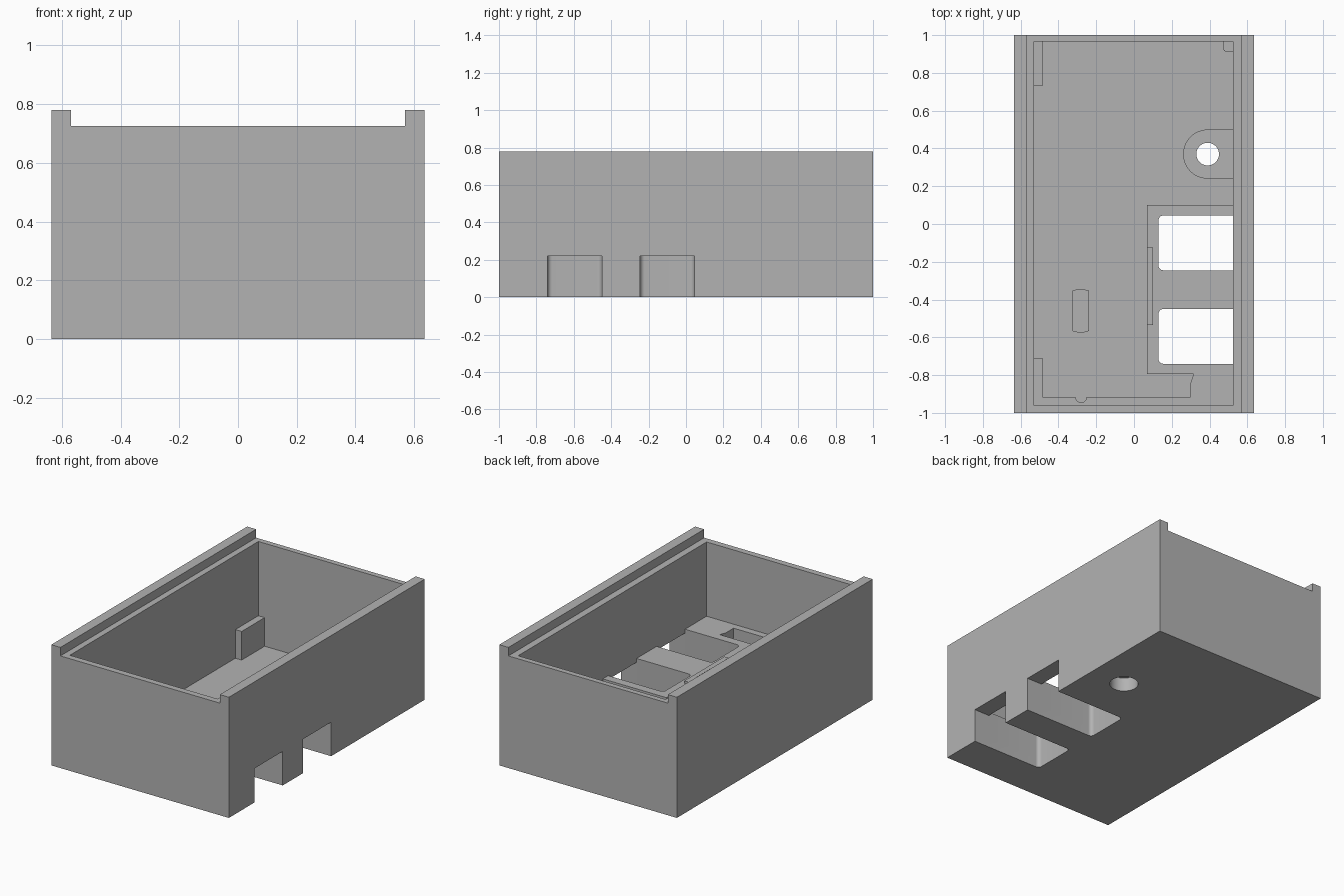
import bpy, bmesh, math
from mathutils import Matrix, Vector

if "Cube" in bpy.data.objects:
    bpy.data.objects.remove(bpy.data.objects["Cube"])

grey = bpy.data.materials.new("plain_grey")
grey.use_nodes = True
COLOUR = (0.45, 0.45, 0.45, 1)
grey.diffuse_color = COLOUR
grey.node_tree.nodes["Principled BSDF"].inputs["Base Color"].default_value = COLOUR

FLOOR, LEDGE = 0.06, 0.245


def prism(name, points, low, high):
    """Extrude an outline in x, y from one height to another."""
    bm = bmesh.new()
    face = bm.faces.new([bm.verts.new((x, y, low)) for x, y in points])
    new = bmesh.ops.extrude_face_region(bm, geom=[face])["geom"]
    moved = [v for v in new if isinstance(v, bmesh.types.BMVert)]
    bmesh.ops.translate(bm, verts=moved, vec=(0, 0, high - low))
    bmesh.ops.recalc_face_normals(bm, faces=bm.faces)
    mesh = bpy.data.meshes.new(name)
    bm.to_mesh(mesh)
    bm.free()
    obj = bpy.data.objects.new(name, mesh)
    bpy.context.collection.objects.link(obj)
    mesh.materials.append(grey)
    return obj


def arc(x, y, radius, start, end, steps=8):
    angles = [math.radians(start + (end - start) * i / steps) for i in range(steps + 1)]
    return [(x + radius * math.cos(a), y + radius * math.sin(a)) for a in angles]


def rect(x0, x1, y0, y1):
    return [(x0, y0), (x1, y0), (x1, y1), (x0, y1)]


def circle(x, y, radius):
    return arc(x, y, radius, 0, 360, 48)[:-1]


def cut(obj, points, low, high):
    """Subtract a prism from an object."""
    cutter = prism("cutter", points, low, high)
    cutter.hide_render = True
    mod = obj.modifiers.new("cut", "BOOLEAN")
    mod.operation, mod.solver, mod.object = "DIFFERENCE", "EXACT", cutter
    bpy.context.view_layer.objects.active = obj
    bpy.ops.object.modifier_apply(modifier=mod.name)
    bpy.data.objects.remove(cutter)


# Box shell with two raised side rails
shell = prism("box_shell", rect(-0.635, 0.635, -1, 1), 0, 0.78)
cut(shell, rect(-0.57, 0.57, -1.2, 1.2), 0.725, 1)
cut(shell, rect(-0.53, 0.525, -0.96, 0.965), FLOOR, 1)

# Raised block, front ledge and front corner post share one outline
block = prism("raised_block", [
    (-0.53, -0.96), (0.525, -0.96), (0.525, 0.1), (0.07, 0.1),
    (0.07, -0.795), (0.315, -0.795), (0.3, -0.84), (0.3, -0.915)]
    + arc(-0.28, -0.915, 0.03, 0, -180)
    + [(-0.485, -0.915), (-0.485, -0.71), (-0.53, -0.71)], FLOOR, LEDGE)

# Two round-cornered slots open to the side and underneath
for y0, y1 in ((-0.74, -0.45), (-0.245, 0.045)):
    r = 0.025
    outline = ([(0.8, y0), (0.8, y1)]
               + arc(0.13 + r, y1 - r, r, 90, 180)
               + arc(0.13 + r, y0 + r, r, 180, 270))
    cut(shell, outline, -0.2, 0.22)
    cut(block, outline, -0.2, 0.5)

# Screw boss with a counterbored hole
boss = prism("screw_boss", [(0.525, 0.24), (0.525, 0.5)]
             + arc(0.39, 0.37, 0.13, 90, 270, 24), FLOOR, 0.15)
for part in (shell, boss):
    cut(part, circle(0.39, 0.37, 0.06), -0.2, 0.4)
    cut(part, circle(0.39, 0.37, 0.086), -0.2, 0.09)

# Back corner posts
back_post = prism("back_post", rect(-0.53, -0.485, 0.73, 0.965), FLOOR, LEDGE)
corner_post = prism("corner_post", [(0.525, 0.91), (0.525, 0.965), (0.47, 0.965)]
                    + arc(0.495, 0.935, 0.025, 180, 270), FLOOR, LEDGE)

# Upright floor tab and thin strip along the block edge
floor_tab = prism("floor_tab", arc(-0.2825, -0.46, 0.115, 68, 112)
                  + arc(-0.2825, -0.46, 0.115, 248, 292), FLOOR, 0.2)
edge_strip = prism("edge_strip", rect(0.07, 0.1, -0.535, -0.125), LEDGE, 0.26)

# Smooth the round surfaces, keep the corners sharp
bpy.ops.object.select_all(action="DESELECT")
for part in (shell, block, boss, back_post, corner_post, floor_tab, edge_strip):
    part.select_set(True)
bpy.context.view_layer.objects.active = shell
bpy.ops.object.shade_smooth_by_angle(angle=math.radians(30))
